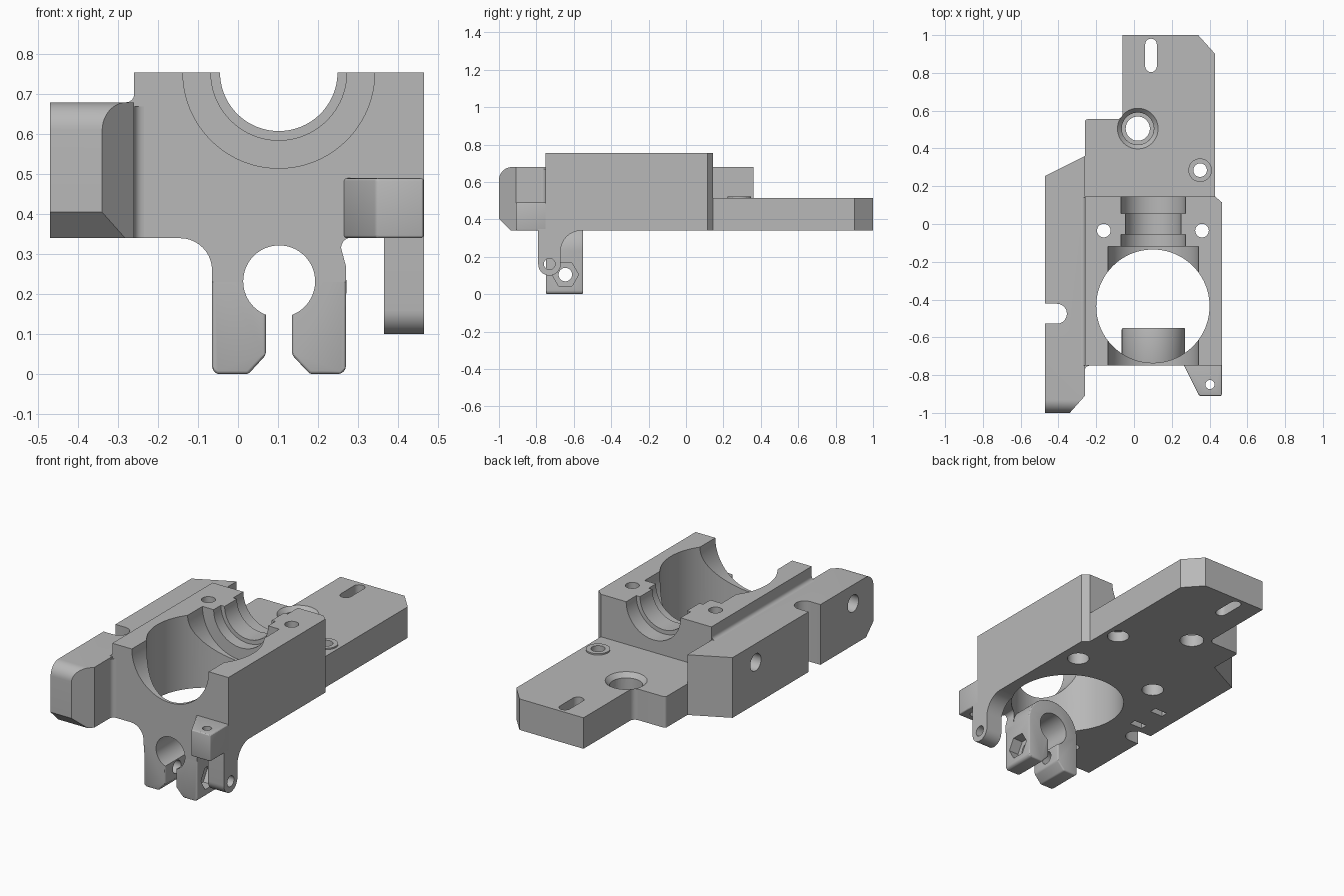
import bpy, bmesh
from math import cos, sin, pi, radians

old = bpy.data.objects.get("Cube")
if old:
    bpy.data.objects.remove(old)

grey = bpy.data.materials.new("plain grey")
grey.use_nodes = True
grey.diffuse_color = (0.48, 0.48, 0.48, 1)
grey.node_tree.nodes["Principled BSDF"].inputs["Base Color"].default_value = grey.diffuse_color

PLACE = {"x": lambda p, q, t: (t, p, q),
         "y": lambda p, q, t: (p, t, q),
         "z": lambda p, q, t: (p, q, t)}


def arc(cx, cy, r, start, end, n=10):
    angles = [radians(start + (end - start) * i / n) for i in range(n + 1)]
    return [(cx + r * cos(a), cy + r * sin(a)) for a in angles]


def circle(cx, cy, r, n=64):
    return arc(cx, cy, r, 0, 360, n)[:-1]


def rect(x0, y0, x1, y1):
    return [(x0, y0), (x1, y0), (x1, y1), (x0, y1)]


def prism(name, profile, axis, t0, t1, profile_end=None):
    """Extrude a profile along an axis, optionally to a second profile."""
    bm = bmesh.new()
    put = PLACE[axis]
    a = [bm.verts.new(put(p, q, t0)) for p, q in profile]
    b = [bm.verts.new(put(p, q, t1)) for p, q in profile_end or profile]
    bm.faces.new(a)
    bm.faces.new(b)
    for i in range(len(a)):
        j = (i + 1) % len(a)
        bm.faces.new((a[i], a[j], b[j], b[i]))
    bmesh.ops.recalc_face_normals(bm, faces=bm.faces)
    mesh = bpy.data.meshes.new(name)
    bm.to_mesh(mesh)
    bm.free()
    mesh.materials.append(grey)
    obj = bpy.data.objects.new(name, mesh)
    bpy.context.collection.objects.link(obj)
    return obj


def apply(obj, mod):
    bpy.context.view_layer.objects.active = obj
    bpy.ops.object.modifier_apply(modifier=mod.name)


def combine(obj, others, operation):
    for other in others:
        mod = obj.modifiers.new("combine", "BOOLEAN")
        mod.operation, mod.solver, mod.object = operation, "EXACT", other
        apply(obj, mod)
        bpy.data.objects.remove(other)
    return obj


def cut(obj, *tools):
    return combine(obj, tools, "DIFFERENCE")


def join(obj, *parts):
    return combine(obj, parts, "UNION")


def soften(obj, width):
    mod = obj.modifiers.new("soften", "BEVEL")
    mod.width, mod.segments, mod.limit_method = width, 3, "ANGLE"
    mod.angle_limit = radians(40)
    apply(obj, mod)
    return obj


def hole(cx, cy, r, axis, t0, t1):
    return prism("hole_cutter", circle(cx, cy, r, 40), axis, t0, t1)


BOTTOM, TOP, DECK = 0.34, 0.755, 0.515
BX, BY = 0.1, -0.435      # centre of the upright bore


def upright_bore():
    return prism("bore_cutter", circle(BX, BY, 0.3, 96), "z", -0.1, 1)


# Main block with upright bore and stepped half-round channel
block = prism("main_block", [(-0.26, -0.75), (0.465, -0.75), (0.465, 0.115),
                             (0.43, 0.145), (-0.26, 0.145)], "z", BOTTOM, TOP)
cut(block, upright_bore())
for radius, y0, y1 in [(0.24, -0.8, -0.12), (0.17, -0.13, -0.055),
                       (0.147, -0.06, 0.06), (0.17, 0.055, 0.2)]:
    cut(block, prism("channel_cutter", circle(BX + 0.002, TOP, radius, 96), "y", y0, y1))
for x in (-0.16, 0.36):
    cut(block, hole(x, -0.035, 0.036, "z", 0.2, 1), hole(x, -0.035, 0.058, "z", 0.2, 0.42))

# Rear deck with counterbore, screw hole and adjusting slot
outline = ([(-0.26, 0.13), (0.43, 0.13), (0.43, 0.9), (0.34, 1), (-0.06, 1)]
           + arc(-0.09, 0.585, 0.03, 0, -90, 6) + arc(-0.245, 0.54, 0.015, 90, 180, 4))
deck = prism("rear_deck", outline, "z", BOTTOM, DECK)
slot = arc(0.09, 0.95, 0.031, 0, 180) + arc(0.09, 0.835, 0.031, 180, 360)
cut(deck, prism("slot_cutter", slot, "z", 0.2, 0.7),
    hole(0.02, 0.505, 0.064, "z", 0.2, 0.7),
    hole(0.02, 0.505, 0.085, "z", 0.41, 0.7),
    prism("countersink_cutter", circle(0.02, 0.505, 0.085), "z", 0.49, 0.52,
          circle(0.02, 0.505, 0.112)),
    hole(0.35, 0.285, 0.036, "z", 0.2, 0.7), hole(0.35, 0.285, 0.058, "z", 0.2, 0.4))

# Raised washer around the screw hole
washer = prism("deck_washer", circle(0.35, 0.285, 0.062), "z", DECK - 0.01, DECK + 0.008)
cut(washer, hole(0.35, 0.285, 0.036, "z", 0.2, 0.7))

# Long side arm with sloped nose, round notch and side holes
arm = prism("side_arm", [(-0.47, -1), (-0.34, -1), (-0.26, -0.91), (-0.26, 0.36),
                         (-0.47, 0.255)], "z", BOTTOM, 0.68)
cut(arm, prism("nose_under_cutter", [(-1.1, 0.26), (-0.92, 0.26), (-0.935, BOTTOM),
                                     (-1, 0.405), (-1.1, 0.5)], "x", -1, 0),
    prism("nose_top_cutter", arc(-0.93, 0.61, 0.07, 90, 180) + [(-1.1, 0.61), (-1.1, 0.8),
                                                            (-0.93, 0.8)], "x", -1, 0))
notch = arc(-0.408, -0.475, 0.053, -90, 90) + [(-0.6, -0.422), (-0.6, -0.528)]
cut(arm, prism("notch_cutter", notch, "z", 0.2, 0.8),
    hole(0.05, 0.575, 0.048, "x", -0.6, -0.28),
    hole(-0.82, 0.575, 0.048, "x", -0.6, -0.3))
for y in (-0.37, -0.2):
    cut(arm, prism("pocket_cutter", rect(-0.38, y - 0.02, -0.3, y + 0.02), "z", 0.2, 0.4))

# Fillets where the arm meets the block
for name, corner, profile, axis, t0, t1 in [
        ("arm_top_fillet", (-0.255, 0.675), arc(-0.28, 0.7, 0.02, -90, 0, 6), "y", -0.75, 0.14),
        ("arm_front_fillet", (-0.265, -0.745), arc(-0.235, -0.775, 0.025, 180, 90, 6),
         "z", BOTTOM, 0.67)]:
    prism(name, [corner] + profile, axis, t0, t1)

# Split clamp: arched core
CX, CZ = 0.103, 0.232
body = [(-0.065, 0.012), (-0.053, 0), (0.026, 0), (0.07, 0.048), (0.07, 0.2),
        (0.135, 0.2), (0.135, 0.048), (0.18, 0), (0.258, 0), (0.27, 0.012)]
clamp = prism("split_clamp", body + arc(CX, CZ, 0.168, 0, 180, 40), "y", -0.749, -0.55)
soften(clamp, 0.008)
hexagon = circle(-0.645, 0.105, 0.071, 6)
cut(clamp, prism("ring_cutter", circle(CX, CZ, 0.09), "y", -1, 0),
    prism("gap_cutter", rect(0.0705, 0.04, 0.1345, 0.2), "y", -1, 0),
    hole(-0.645, 0.105, 0.036, "x", -0.3, 0.5),
    prism("nut_cutter", hexagon, "x", 0.21, 0.5))

# Flared root that blends the clamp into the block
flare = ([(-0.065, 0.23)] + arc(-0.145, 0.26, 0.08, 0, 90) + [(-0.145, 0.36), (0.29, 0.36)]
         + arc(0.285, 0.315, 0.027, 90, 180) + [(0.27, 0.27), (0.27, 0.23)])
root = prism("clamp_root", flare, "y", -0.75, -0.55)
cut(root, upright_bore(), prism("ring_cutter", circle(CX, CZ, 0.09), "y", -1, 0))

# Front tab with screw hole
tab = prism("front_tab", [(0.26, -0.74), (0.345, -0.91), (0.465, -0.91), (0.465, -0.74)],
            "z", BOTTOM, 0.49)
soften(tab, 0.008)
cut(tab, hole(0.402, -0.85, 0.024, "z", 0.2, 0.7))

# Hanging pivot ear with curved rear brace
ear_side = (arc(-0.73, 0.16, 0.06, 180, 360, 20) + [(-0.67, 0.23)]
            + arc(-0.56, 0.23, 0.11, 180, 90) + [(-0.56, 0.36), (-0.79, 0.36)])
ear = prism("pivot_ear", ear_side, "x", 0.365, 0.465)
cut(ear, upright_bore(), hole(-0.73, 0.162, 0.03, "x", 0, 1))

# Smooth shading on curved walls, sharp edges kept
for obj in bpy.context.view_layer.objects:
    obj.select_set(obj.type == "MESH" and grey.name in obj.data.materials)
bpy.context.view_layer.objects.active = block
bpy.ops.object.shade_smooth_by_angle(angle=radians(25))
